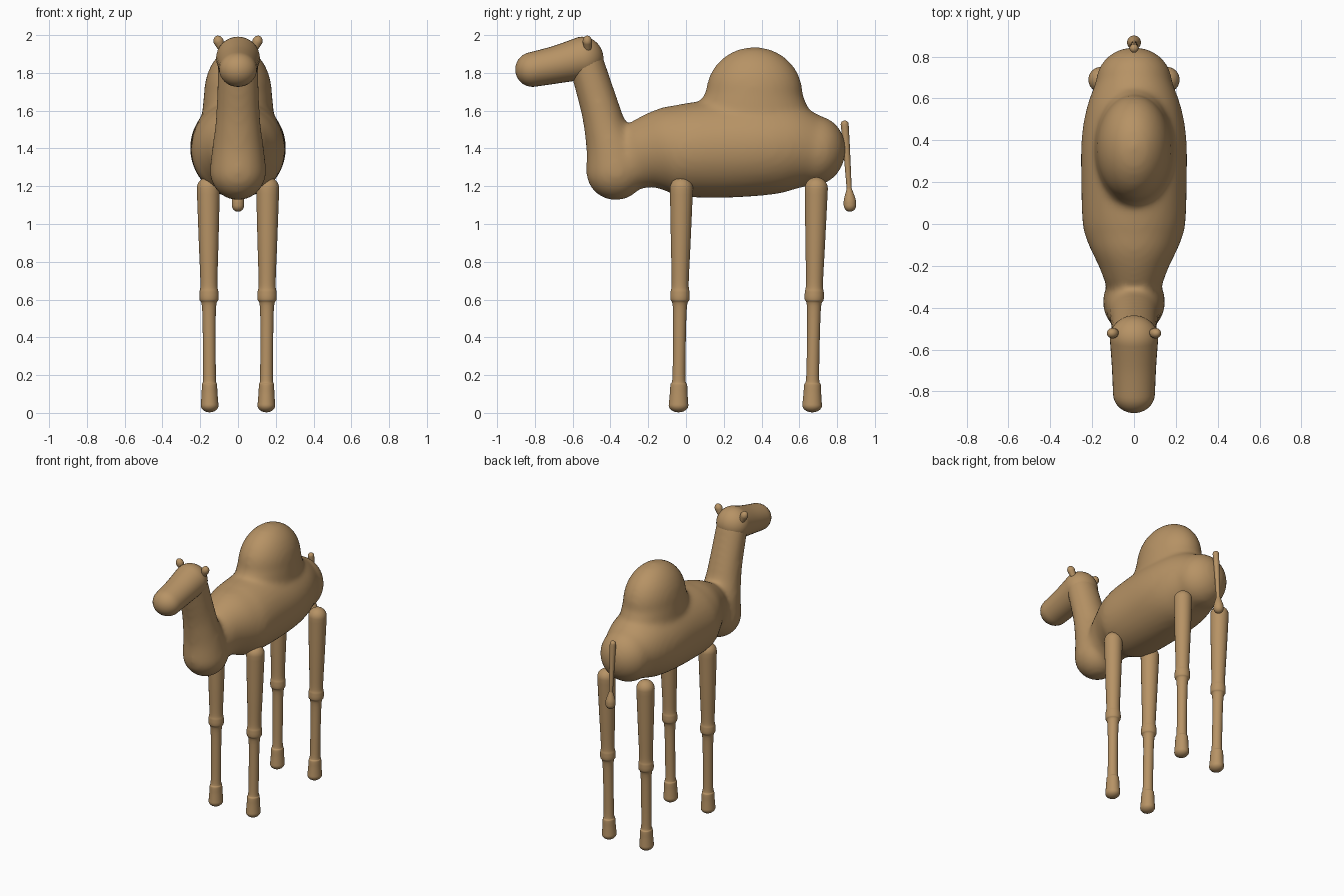
import bpy, bmesh, math
from mathutils import Vector

if "Cube" in bpy.data.objects:
    bpy.data.objects.remove(bpy.data.objects["Cube"])

tan = bpy.data.materials.new("tan fur")
tan.diffuse_color = (0.47, 0.29, 0.13, 1)
tan.use_nodes = True
tan.node_tree.nodes["Principled BSDF"].inputs["Base Color"].default_value = tan.diffuse_color


def spline(a, b, c, d, t):
    return 0.5 * (2 * b + (c - a) * t + (2 * a - 5 * b + 4 * c - d) * t * t
                  + (3 * b - a - 3 * c + d) * t ** 3)


def tube(bm, stations, cap0, cap1, sides=32, sub=6):
    """Rounded tube through stations (x, y, z, x radius, other radius)."""
    n, rows = len(stations), []
    for i in range(n - 1):
        q = [stations[max(0, min(n - 1, i + k))] for k in (-1, 0, 1, 2)]
        for s in range(sub):
            rows.append([spline(*v, s / sub) for v in zip(*q)])
    rows.append(list(stations[-1]))
    pos = [Vector(r[:3]) for r in rows]
    rings = []
    for i, r in enumerate(rows):
        d = (pos[min(i + 1, len(pos) - 1)] - pos[max(i - 1, 0)]).normalized()
        rings.append((pos[i], d, r[3], r[4]))

    def cap(ring, length):
        c, d, a, b = ring
        out = []
        for k in range(1, 8):
            t = k / 8 * math.pi / 2
            f = math.cos(t)
            out.append((c + d * length * math.sin(t), d, a * f, b * f))
        return out, c + d * length

    start, p0 = cap(rings[0], -cap0)
    end, p1 = cap(rings[-1], cap1)
    loops = []
    for c, d, a, b in start[::-1] + rings + end:
        u = Vector((1, 0, 0))
        v = d.cross(u).normalized()
        u = v.cross(d)
        loops.append([bm.verts.new(c + u * a * math.cos(w) + v * b * math.sin(w))
                      for w in (2 * math.pi * k / sides for k in range(sides))])
    first, last = bm.verts.new(p0), bm.verts.new(p1)
    for k in range(sides):
        j = (k + 1) % sides
        bm.faces.new((first, loops[0][j], loops[0][k]))
        bm.faces.new((last, loops[-1][k], loops[-1][j]))
        for A, B in zip(loops, loops[1:]):
            bm.faces.new((A[k], A[j], B[j], B[k]))


def finish(name, bm):
    bmesh.ops.recalc_face_normals(bm, faces=bm.faces)
    for f in bm.faces:
        f.smooth = True
    me = bpy.data.meshes.new(name)
    bm.to_mesh(me)
    bm.free()
    me.materials.append(tan)
    ob = bpy.data.objects.new(name, me)
    bpy.context.collection.objects.link(ob)
    return ob


def part(name, stations, cap0, cap1):
    bm = bmesh.new()
    tube(bm, stations, cap0, cap1)
    return finish(name, bm)


# Torso, hump and neck, fused into one soft skin
bm = bmesh.new()
outline = [  # y, bottom, top, half width
    (-0.36, 1.18, 1.48, 0.125), (-0.28, 1.18, 1.51, 0.138), (-0.2, 1.18, 1.57, 0.168),
    (-0.1, 1.165, 1.62, 0.217), (0.0, 1.142, 1.64, 0.246), (0.2, 1.138, 1.66, 0.253),
    (0.4, 1.15, 1.66, 0.252), (0.55, 1.17, 1.64, 0.228), (0.68, 1.20, 1.575, 0.182)]
tube(bm, [(0, y, (b + t) / 2, w, (t - b) / 2) for y, b, t, w in outline], 0.06, 0.165)
tube(bm, [(0, 0.36, 1.45, 0.2, 0.31), (0, 0.36, 1.62, 0.187, 0.285),
          (0, 0.362, 1.69, 0.18, 0.257)], 0.05, 0.248)
tube(bm, [(0, -0.372, 1.28, 0.15, 0.158), (0, -0.388, 1.38, 0.14, 0.143),
          (0, -0.425, 1.5, 0.124, 0.115), (0, -0.457, 1.62, 0.114, 0.103),
          (0, -0.53, 1.86, 0.108, 0.094)], 0.155, 0.09)
body = finish("body_and_neck", bm)
m = body.modifiers.new("fuse", 'REMESH')
m.mode = 'VOXEL'
m.voxel_size = 0.016
m.use_smooth_shade = True
m = body.modifiers.new("soften", 'SMOOTH')
m.factor = 0.5
m.iterations = 16

# Head
part("head", [(0, -0.545, 1.878, 0.116, 0.114), (0, -0.68, 1.845, 0.106, 0.100),
              (0, -0.812, 1.818, 0.1, 0.092)], 0.108, 0.092)

for s, side in ((-1, "right"), (1, "left")):
    # Ears
    part(side + "_ear", [(s * 0.085, -0.52, 1.925, 0.018, 0.018),
                         (s * 0.102, -0.522, 1.965, 0.027, 0.025)], 0.03, 0.033)
    # Legs with knee and foot bulges
    for where, top, foot in (("front", -0.024, -0.040), ("rear", 0.69, 0.667)):
        prof = [(0.04, 0.052), (0.10, 0.047), (0.15, 0.044), (0.20, 0.034), (0.54, 0.036),
                (0.60, 0.05), (0.64, 0.05), (0.69, 0.045), (0.9, 0.052), (1.188, 0.061)]
        part(f"{side}_{where}_leg",
             [(s * (0.15 + 0.006 * z), foot + (top - foot) * z / 1.19, z,
               r * (0.9 if z < 0.18 else 1), r) for z, r in prof], 0.037, 0.06)

# Tail and its tuft
part("tail", [(0, 0.84, 1.528, 0.021, 0.021), (0, 0.85, 1.4, 0.018, 0.018),
              (0, 0.865, 1.17, 0.013, 0.013)], 0.02, 0.015)
part("tail_tuft", [(0, 0.864, 1.185, 0.014, 0.014), (0, 0.867, 1.13, 0.031, 0.031),
                   (0, 0.868, 1.10, 0.033, 0.033)], 0.015, 0.035)
